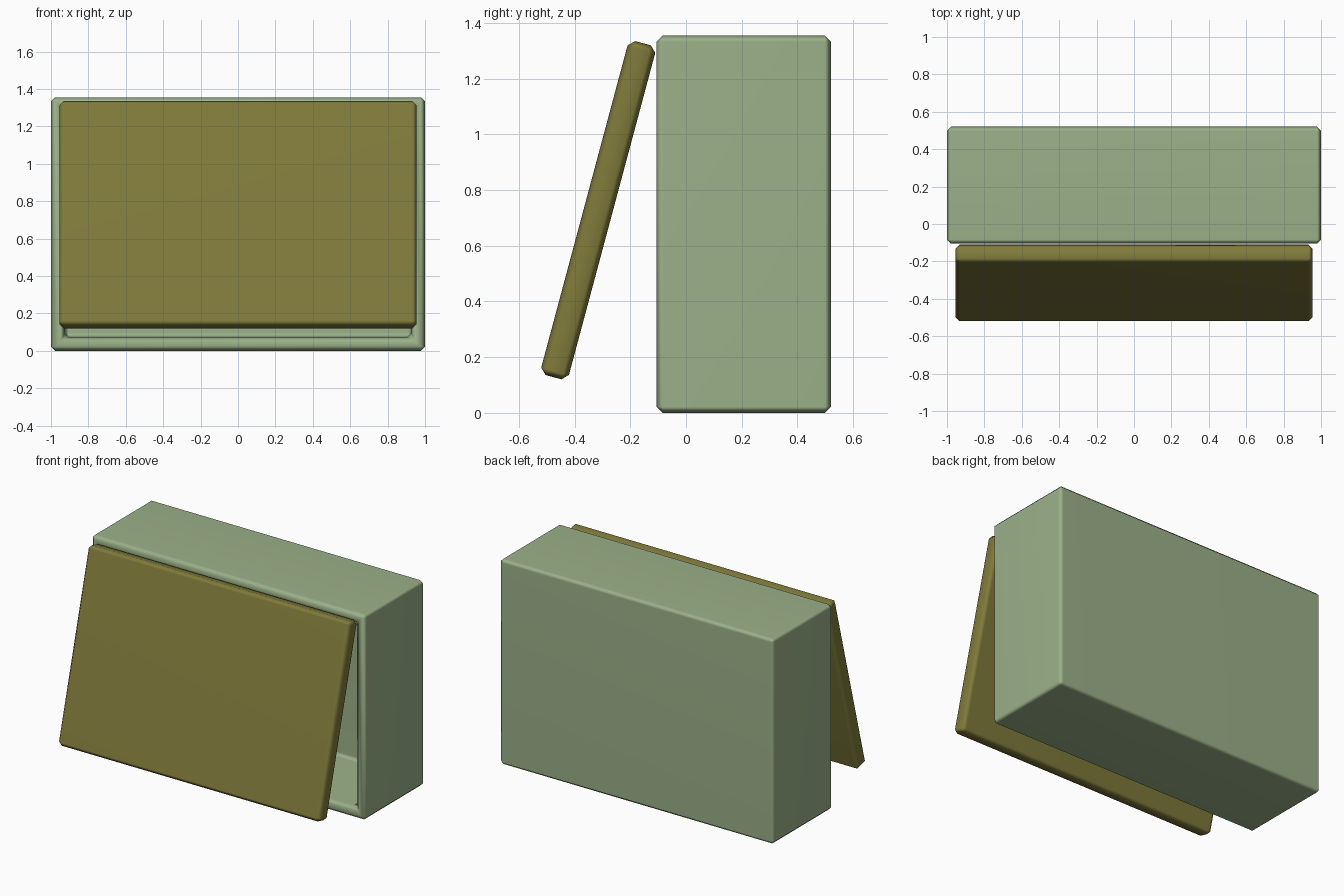
import bpy, bmesh, math
from mathutils import Vector

if "Cube" in bpy.data.objects:
    bpy.data.objects.remove(bpy.data.objects["Cube"])


def material(name, rgb):
    m = bpy.data.materials.new(name)
    m.diffuse_color = (*rgb, 1)
    m.use_nodes = True
    m.node_tree.nodes["Principled BSDF"].inputs["Base Color"].default_value = m.diffuse_color
    return m


def box_mesh(size):
    bm = bmesh.new()
    bmesh.ops.create_cube(bm, size=1)
    bmesh.ops.scale(bm, vec=Vector(size), verts=bm.verts)
    return bm


def finish(bm, name, location, mat, bevel, tilt=0):
    bmesh.ops.recalc_face_normals(bm, faces=bm.faces)
    me = bpy.data.meshes.new(name)
    bm.to_mesh(me)
    bm.free()
    me.materials.append(mat)
    me.shade_smooth()
    ob = bpy.data.objects.new(name, me)
    bpy.context.collection.objects.link(ob)
    ob.location = location
    ob.rotation_euler.x = tilt
    mod = ob.modifiers.new("soft_edges", "BEVEL")
    mod.width, mod.segments = bevel, 1
    mod.limit_method = "ANGLE"
    ob.modifiers.new("flat_panels", "WEIGHTED_NORMAL")
    return ob


green = material("sage green", (0.33, 0.44, 0.25))
olive = material("olive", (0.215, 0.195, 0.043))

# Cabinet: hollow box open at the front
bm = box_mesh((2.0, 0.625, 1.355))
front = min(bm.faces, key=lambda f: f.calc_center_median().y)
bmesh.ops.inset_region(bm, faces=[front], thickness=0.073, use_even_offset=True)
hollow = bmesh.ops.extrude_face_region(bm, geom=[front])
verts = [v for v in hollow["geom"] if isinstance(v, bmesh.types.BMVert)]
bmesh.ops.translate(bm, vec=(0, 0.55, 0), verts=verts)
if front.is_valid:  # remove the leftover cap over the opening
    bmesh.ops.delete(bm, geom=[front], context="FACES_ONLY")
finish(bm, "cabinet", (0, 0.2075, 0.6775), green, 0.022)

# Flap door: hinged at the top, swung outwards at the bottom
bm = box_mesh((1.91, 0.103, 1.241))
finish(bm, "flap_door", (0, -0.315, 0.7275), olive, 0.022, math.radians(-15))
